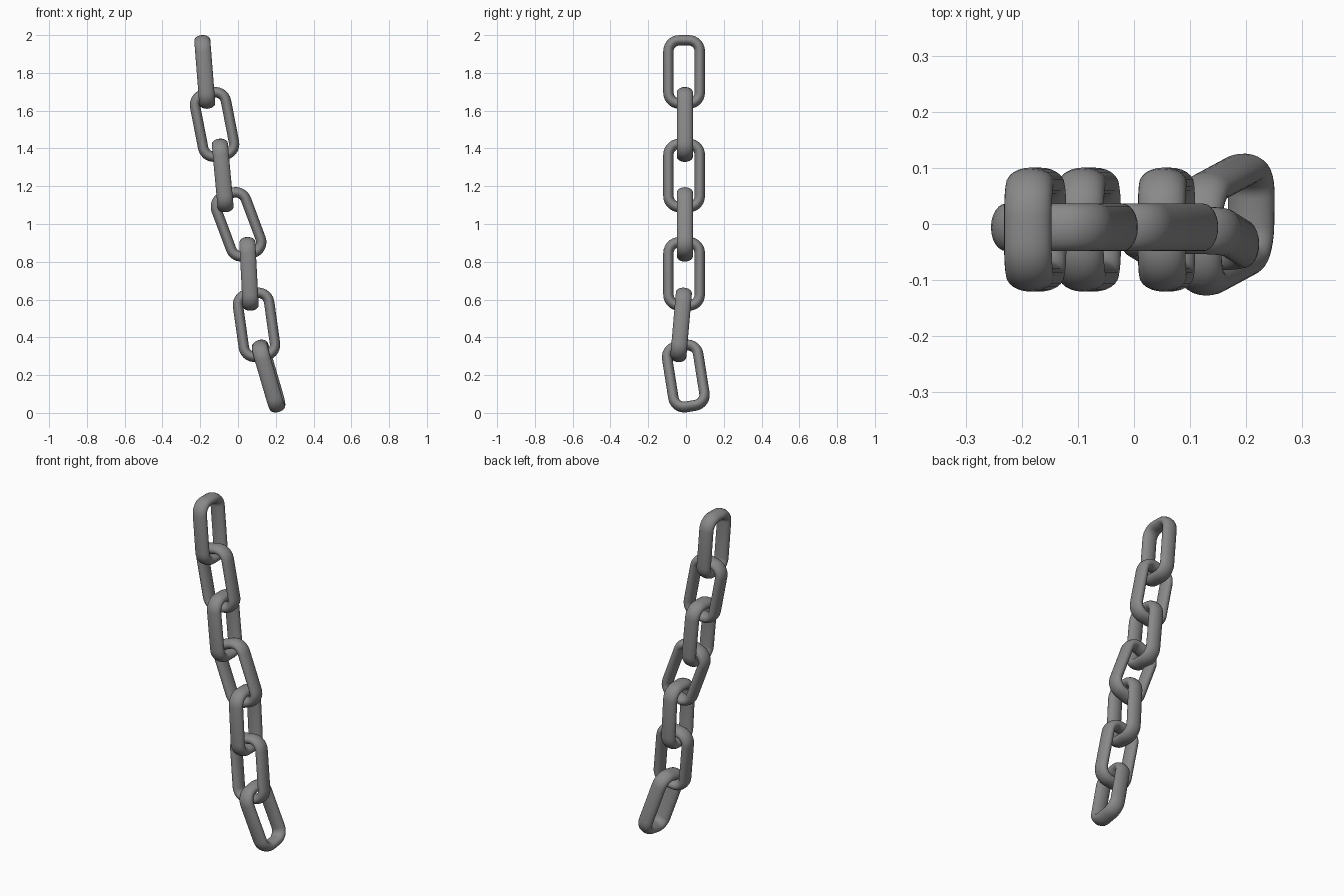
import bpy, bmesh, math
from mathutils import Vector, Matrix

cube = bpy.data.objects.get("Cube")
if cube:
    bpy.data.objects.remove(cube, do_unlink=True)

steel = bpy.data.materials.new("grey_steel")
steel.use_nodes = True
GREY = (0.25, 0.25, 0.25, 1)
steel.diffuse_color = GREY
steel.node_tree.nodes["Principled BSDF"].inputs["Base Color"].default_value = GREY

# Link proportions, measured on the centre line of the bar
HALF_W, HALF_L, CORNER = 0.083, 0.168, 0.058
BAR_IN_PLANE, BAR_DEPTH = 0.0275, 0.0425
CORNER_STEPS, SIDES = 7, 24


def link_path():
    """Rounded rectangle: points with their outward directions."""
    path = []
    for quarter, (sx, sz) in enumerate([(1, 1), (-1, 1), (-1, -1), (1, -1)]):
        centre = Vector((sx * (HALF_W - CORNER), 0, sz * (HALF_L - CORNER)))
        for i in range(CORNER_STEPS + 1):
            a = (quarter + i / CORNER_STEPS) * math.pi / 2
            out = Vector((math.cos(a), 0, math.sin(a)))
            path.append((centre + out * CORNER, out))
    return path


def link_mesh():
    """Sweep an oval bar section round the link path."""
    bm = bmesh.new()
    rings = []
    for point, out in link_path():
        ring = []
        for k in range(SIDES):
            t = 2 * math.pi * k / SIDES
            offset = out * BAR_IN_PLANE * math.cos(t)
            offset.y = BAR_DEPTH * math.sin(t)
            ring.append(bm.verts.new(point + offset))
        rings.append(ring)
    for i, ring in enumerate(rings):
        following = rings[(i + 1) % len(rings)]
        for k in range(SIDES):
            n = (k + 1) % SIDES
            bm.faces.new((ring[k], ring[n], following[n], following[k]))
    bmesh.ops.recalc_face_normals(bm, faces=bm.faces)
    for face in bm.faces:
        face.smooth = True
    mesh = bpy.data.meshes.new("chain_link")
    bm.to_mesh(mesh)
    bm.free()
    mesh.materials.append(steel)
    return mesh


def place_link(number, mesh, centre, lean_x, lean_y, width_hint):
    """Stand a link along its leaning axis, its width near the given direction."""
    up = Vector((-math.tan(math.radians(lean_x)),
                 -math.tan(math.radians(lean_y)), 1)).normalized()
    width = Vector(width_hint)
    width = (width - up * width.dot(up)).normalized()
    depth = up.cross(width)
    turn = Matrix((width, depth, up)).transposed().to_4x4()
    link = bpy.data.objects.new(f"chain_link_{number}", mesh)
    bpy.context.collection.objects.link(link)
    link.matrix_world = Matrix.Translation(centre) @ turn


ACROSS, DEEP, TWISTED = (1, 0, 0), (0, 1, 0), (0.06, 1, 0)

# Links from top to bottom: centre, lean in x, lean in y, width direction
links = [
    ((-0.176, -0.01, 1.805), 4.5, 0, DEEP),
    ((-0.124, -0.006, 1.527), 11, 0, ACROSS),
    ((-0.081, -0.01, 1.257), 5.3, 0, DEEP),
    ((0.003, -0.006, 0.998), 20.5, 0, ACROSS),
    ((0.058, -0.01, 0.736), 3, 0, DEEP),
    ((0.098, -0.026, 0.466), 8, -5, ACROSS),
    ((0.162, -0.001, 0.195), 16.4, 9, TWISTED),
]
shared = link_mesh()
for number, spec in enumerate(links, 1):
    place_link(number, shared, *spec)
